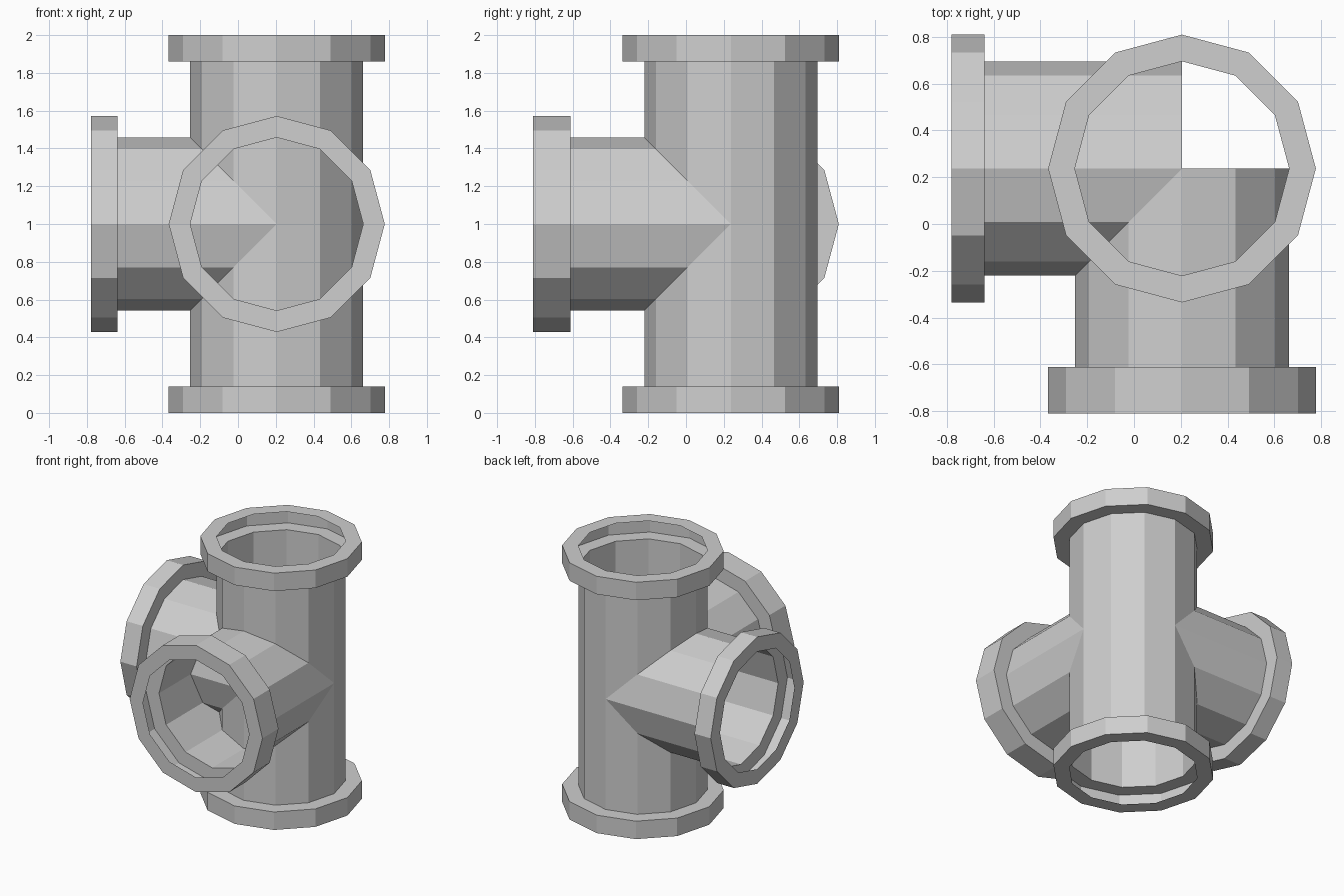
import bpy, math
from mathutils import Matrix, Vector

default = bpy.data.objects.get("Cube")
if default:
    bpy.data.objects.remove(default, do_unlink=True)

SIDES = 12
PIPE_R, FLANGE_R = 0.458, 0.572
JOINT = Vector((0.205, 0.237, 1.0))   # where all pipe axes meet

metal = bpy.data.materials.new("pipe grey")
metal.use_nodes = True
GREY = (0.62, 0.62, 0.62, 1.0)
metal.diffuse_color = GREY
metal.node_tree.nodes["Principled BSDF"].inputs["Base Color"].default_value = GREY


def lathe(name, profile, rotation):
    """Sweep an open (radius, height) profile round z, then turn it onto its axis."""
    verts = [(r * math.cos(a), r * math.sin(a), h)
             for r, h in profile
             for a in (math.tau * i / SIDES for i in range(SIDES))]
    faces = []
    for k in range(len(profile) - 1):
        low, high = k * SIDES, (k + 1) * SIDES
        for i in range(SIDES):
            j = (i + 1) % SIDES
            faces.append((low + i, low + j, high + j, high + i))
    mesh = bpy.data.meshes.new(name)
    mesh.from_pydata(verts, [], faces)
    mesh.transform(Matrix.Translation(JOINT) @ rotation)
    mesh.materials.append(metal)
    mesh.update()
    obj = bpy.data.objects.new(name, mesh)
    bpy.context.collection.objects.link(obj)
    return obj


def flanged_end(length, thickness):
    """Thin pipe wall opening into a hollow flange with a lipped mouth."""
    inner = length - thickness
    return [(PIPE_R, inner), (FLANGE_R, inner), (FLANGE_R, length), (PIPE_R, length)]


# Vertical pipe, flanged at both ends
top = flanged_end(1.0, 0.14)
bottom = [(r, -h) for r, h in reversed(top)]
lathe("vertical_pipe", bottom + top, Matrix.Identity(4))

# Side branches, starting open at the joint
lathe("right_branch", [(PIPE_R, 0)] + flanged_end(0.984, 0.14),
      Matrix.Rotation(-math.pi / 2, 4, "Y"))
lathe("front_branch", [(PIPE_R, 0)] + flanged_end(1.046, 0.198),
      Matrix.Rotation(math.pi / 2, 4, "X"))
